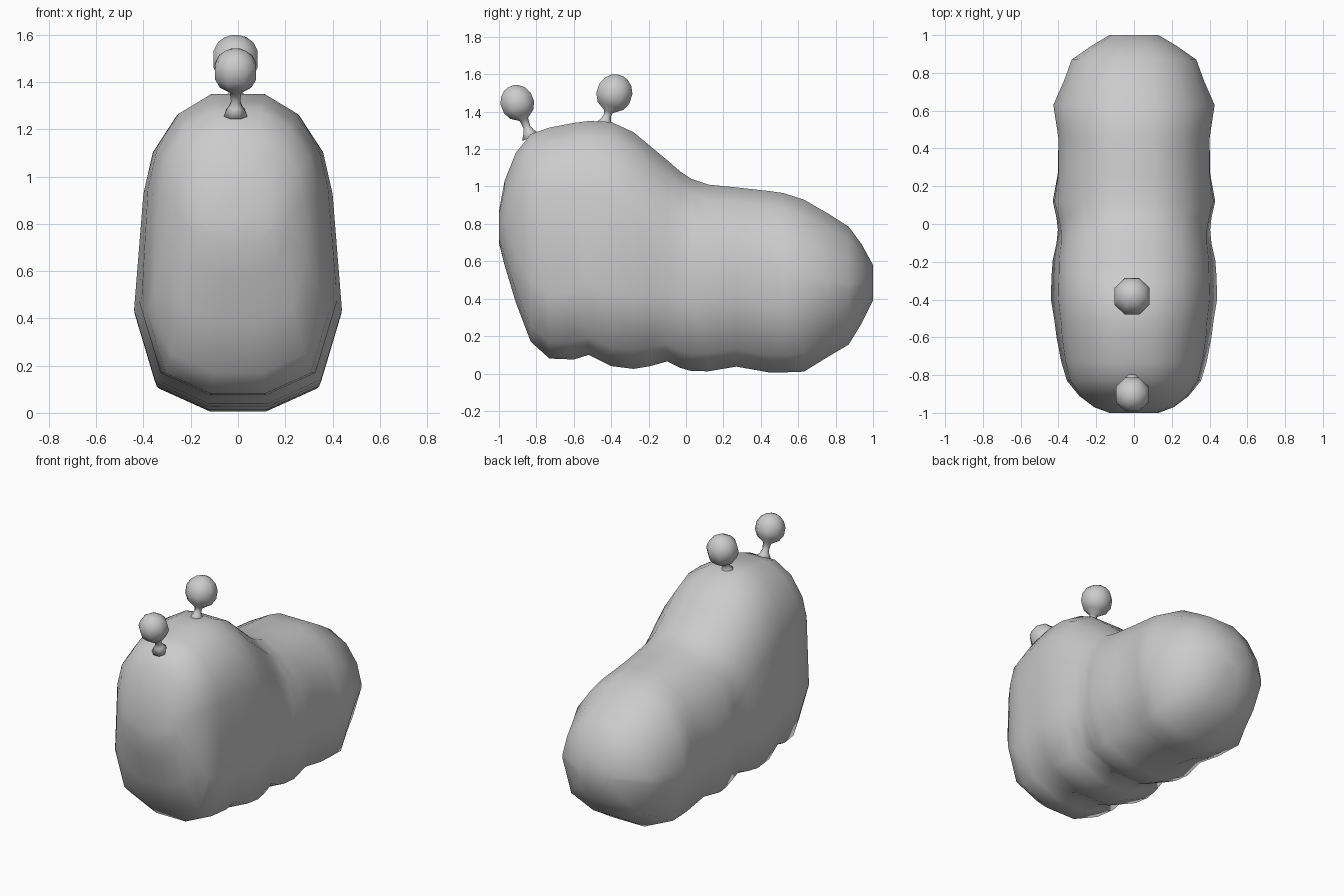
import bpy, bmesh, math
from mathutils import Vector

if "Cube" in bpy.data.objects:
    bpy.data.objects.remove(bpy.data.objects["Cube"])


def loft(name, rings):
    """Bridge equal-length point rings, cap both ends, shade smooth."""
    bm = bmesh.new()
    vr = [[bm.verts.new(p) for p in ring] for ring in rings]
    n = len(vr[0])
    for a, b in zip(vr, vr[1:]):
        for i in range(n):
            j = (i + 1) % n
            bm.faces.new((a[i], a[j], b[j], b[i]))
    bm.faces.new(vr[0])
    bm.faces.new(vr[-1])
    bmesh.ops.recalc_face_normals(bm, faces=bm.faces)
    for f in bm.faces:
        f.smooth = True
    me = bpy.data.meshes.new(name)
    bm.to_mesh(me)
    bm.free()
    ob = bpy.data.objects.new(name, me)
    bpy.context.collection.objects.link(ob)
    return ob


def section(y, bottom, top, w, taper):
    """Low-sided stadium cross-section, narrower towards the top by taper."""
    h = top - bottom
    k = min(w, h / 1.95)
    half = [(.29, top), (.65, top - .2 * k), (.90, top - .55 * k),
            (1.0, top - .95 * k)]
    half = [(x * (1 - taper), z) for x, z in half]
    half += [(1.0, bottom + .9 * k), (.80, bottom + .23 * k), (.29, bottom)]
    right = [(x * w, y, z) for x, z in half]
    return right + [(-x, yy, z) for x, yy, z in reversed(right)]


# Body: tall rounded head flowing into a lumpy low tail (y, bottom, top, half width, taper)
stations = [
    (-1.00, .70, .87, .13, 0), (-.97, .58, 1.03, .21, .01),
    (-.91, .38, 1.18, .29, .03), (-.83, .17, 1.28, .355, .05),
    (-.73, .08, 1.315, .385, .06), (-.60, .075, 1.34, .41, .07),
    (-.52, .10, 1.35, .42, .08), (-.40, .04, 1.345, .44, .09),
    (-.28, .025, 1.29, .437, .09), (-.19, .04, 1.215, .43, .08),
    (-.10, .065, 1.14, .41, .06), (-.03, .03, 1.08, .403, .04),
    (.03, .013, 1.04, .41, .03), (.12, .012, 1.01, .43, .02),
    (.27, .037, .995, .403, .01), (.45, .005, .975, .40, 0),
    (.52, .006, .965, .41, 0), (.63, .01, .93, .427, 0),
    (.76, .09, .855, .37, 0), (.87, .155, .785, .33, 0),
    (.94, .27, .69, .23, 0), (1.00, .39, .58, .13, 0)]
loft("body", [section(*s) for s in stations])


# Feelers: flared stalk turning into an eight-sided ball
def feeler(name, base, centre, r):
    base, centre = Vector(base), Vector(centre)
    axis = (centre - base).normalized()
    length = (centre - base).length
    prof = [(-.03, .055), (.006, .03), (.03, .021), (length - r * .98, .026)]
    for a in (-42, -15, 15, 40, 62, 80):
        t = math.radians(a)
        prof.append((length + r * math.sin(t), r * math.cos(t)))
    u = Vector((1, 0, 0))
    v = axis.cross(u)
    rings = []
    for d, rad in prof:
        ring = []
        for i in range(8):
            t = (i + .5) * math.tau / 8
            ring.append(base + axis * d + (u * math.cos(t) + v * math.sin(t)) * rad)
        rings.append(ring)
    loft(name, rings)


feeler("front_feeler", (-.01, -.84, 1.29), (-.01, -.902, 1.447), .097)
feeler("rear_feeler", (-.01, -.43, 1.35), (-.01, -.383, 1.497), .104)
